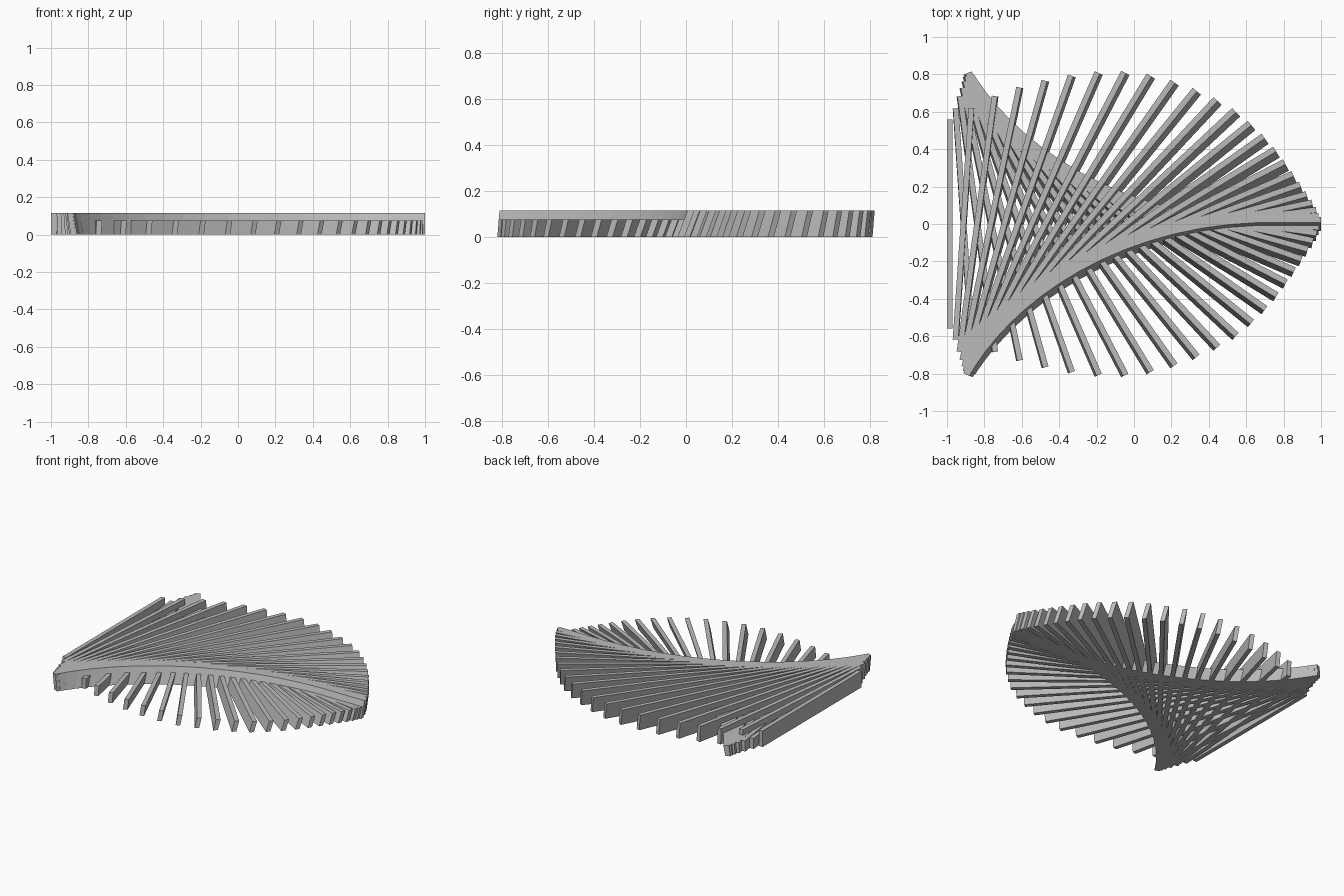
import bpy
import bmesh
import math
from mathutils import Matrix

old = bpy.data.objects.get("Cube")
if old:
    bpy.data.objects.remove(old, do_unlink=True)

grey = bpy.data.materials.new("plain_grey")
grey.use_nodes = True
colour = (0.5, 0.5, 0.5, 1)
grey.diffuse_color = colour
grey.node_tree.nodes["Principled BSDF"].inputs["Base Color"].default_value = colour

# Half length of each slat, from the left edge to the tip
HALF_LENGTHS = [0.56, 0.62, 0.69, 0.745, 0.795, 0.84, 0.88, 0.91,
                0.925, 0.925, 0.915, 0.9, 0.875, 0.835, 0.79, 0.74,
                0.685, 0.63, 0.575, 0.52, 0.465, 0.405, 0.34, 0.276]
STEPS = len(HALF_LENGTHS) - 1
WIDTH = 0.03
SLOPE = 0.38          # sideways lean per unit of height
UPPER, LOWER = 0.115, 0.075


def add_bar(name, i, side, height):
    """One slat, centred on the axis, turning and leaning as it advances."""
    angle = side * math.pi / 2 * (1 - i / STEPS)
    lean = SLOPE * math.cos(angle)
    centre_x = -0.985 + i * 0.0743
    bm = bmesh.new()
    bmesh.ops.create_cube(bm, size=1)
    for v in bm.verts:
        z = (v.co.z + 0.5) * height
        v.co = (v.co.x * 2 * HALF_LENGTHS[i],
                v.co.y * WIDTH + lean * (z - UPPER / 2), z)
    bm.transform(Matrix.Translation((centre_x, 0, 0)) @ Matrix.Rotation(angle, 4, "Z"))
    mesh = bpy.data.meshes.new(name)
    bm.to_mesh(mesh)
    bm.free()
    mesh.materials.append(grey)
    bpy.context.collection.objects.link(bpy.data.objects.new(name, mesh))


# Tall slats sweeping from the left edge to the tip
for i in range(STEPS + 1):
    add_bar(f"tall_slat_{i}", i, 1, UPPER)

# Low slats sweeping the opposite way underneath
for i in range(1, STEPS):
    add_bar(f"low_slat_{i}", i, -1, LOWER)
